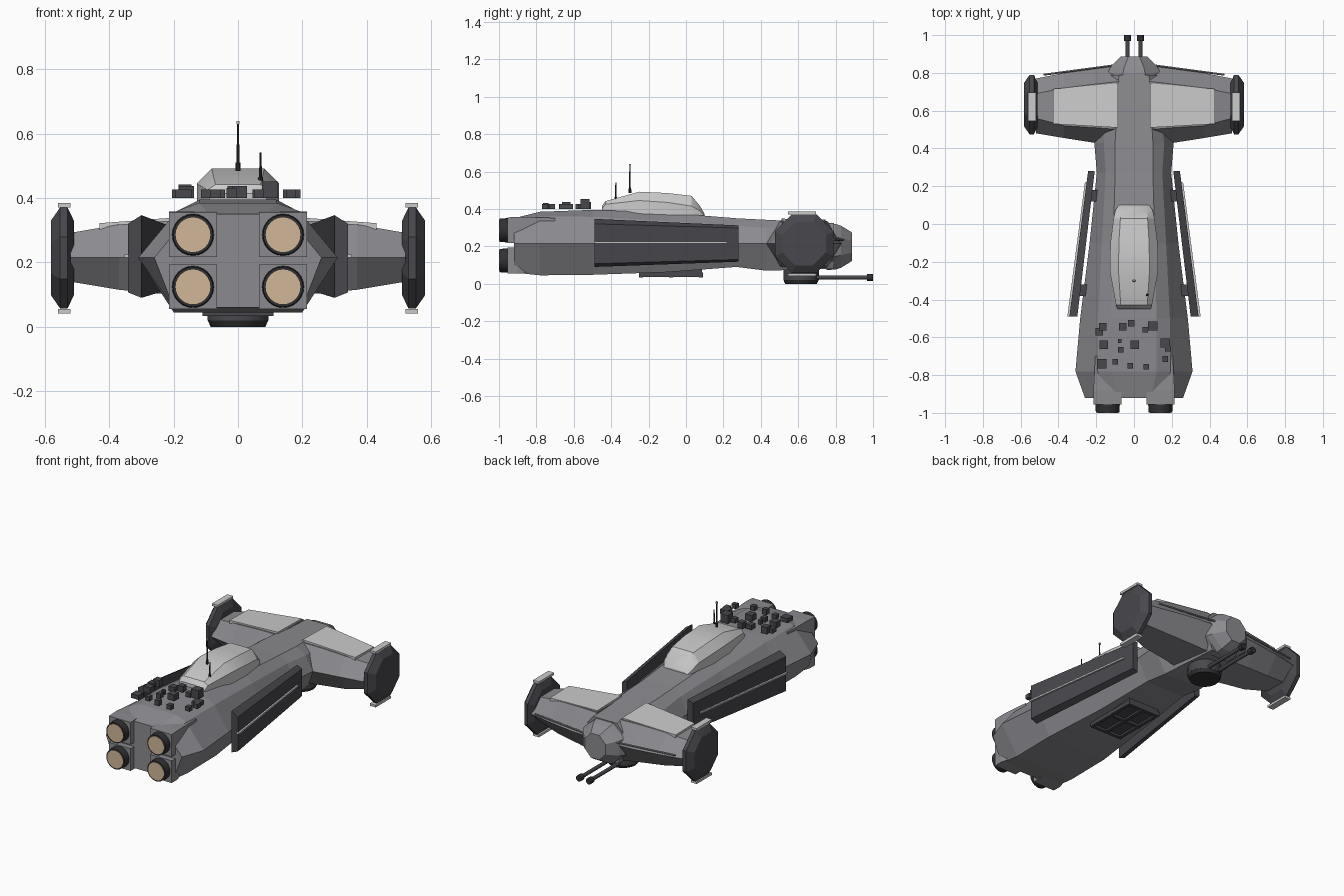
import bpy, bmesh, math
from mathutils import Matrix, Vector


def material(name, r, g, b):
    m = bpy.data.materials.new(name)
    m.diffuse_color = (r, g, b, 1)
    return m


HULL = material("hull grey", 0.26, 0.26, 0.28)
LIGHT = material("light plating", 0.60, 0.60, 0.60)
DARK = material("dark plating", 0.065, 0.065, 0.075)
BLACK = material("nozzle black", 0.03, 0.03, 0.033)
GLOW = material("engine tan", 0.64, 0.47, 0.31)


def finish(name, bm, mat, smooth=0):
    bmesh.ops.recalc_face_normals(bm, faces=bm.faces)
    me = bpy.data.meshes.new(name)
    bm.to_mesh(me)
    bm.free()
    me.materials.append(mat)
    if smooth:
        me.shade_smooth()
        me.set_sharp_from_angle(angle=math.radians(smooth))
    ob = bpy.data.objects.new(name, me)
    bpy.context.collection.objects.link(ob)
    return ob


def loft(name, rings, mat, side=1, smooth=0):
    """Skin a list of equal-length point rings and cap both ends."""
    bm = bmesh.new()
    vs = [[bm.verts.new((x * side, y, z)) for x, y, z in r] for r in rings]
    n = len(vs[0])
    for a, b in zip(vs, vs[1:]):
        for i in range(n):
            j = (i + 1) % n
            bm.faces.new((a[i], a[j], b[j], b[i]))
    bm.faces.new(vs[0])
    bm.faces.new(vs[-1])
    return finish(name, bm, mat, smooth)


def rect(y, x0, x1, z0, z1):
    return [(x0, y, z0), (x1, y, z0), (x1, y, z1), (x0, y, z1)]


def box(name, x, y, z, mat, side=1):
    return loft(name, [rect(y[0], *x, *z), rect(y[1], *x, *z)], mat, side)


def rod(name, p, q, r0, r1, mat, sides=16):
    """Cylinder or cone between two points."""
    p, q = Vector(p), Vector(q)
    d = q - p
    m = Matrix.Translation((p + q) / 2) @ d.to_track_quat('Z', 'Y').to_matrix().to_4x4()
    bm = bmesh.new()
    bmesh.ops.create_cone(bm, cap_ends=True, segments=sides, radius1=r0,
                          radius2=r1, depth=d.length, matrix=m)
    return finish(name, bm, mat, 40)


def mirrored(half):
    """Close a right-hand half section by reflecting it."""
    return half + [(-x, y, z) for x, y, z in reversed(half)]


# Main hull: y, roof half width and z, shoulder, side apex, belly
hull = [(-0.92, .09, .350, .17, .325, .26, .20, .060),
        (-0.78, .12, .385, .19, .360, .31, .20, .045),
        (-0.50, .12, .395, .19, .358, .285, .20, .048),
        (-0.10, .11, .380, .17, .335, .235, .16, .062),
        (0.27, .10, .350, .15, .310, .197, .13, .090),
        (0.43, .10, .342, .16, .300, .210, .13, .070),
        (0.79, .08, .325, .12, .280, .140, .09, .080)]
loft("hull", [mirrored([(a, y, zt), (s, y, zs), (w, y, .215), (b, y, zb)])
              for y, a, zt, s, zs, w, b, zb in hull], HULL)

# Faceted nose
nose = [(.75, .145, .125), (.80, .140, .122), (.83, .125, .112), (.888, .07, .076)]
loft("nose", [[(w * math.cos(t) * 1.08, y, .198 + h * math.sin(t) * 1.08)
               for t in [math.radians(22.5 + 45 * i) for i in range(8)]]
              for y, w, h in nose], HULL)

# Bridge canopy: y, base half width, side top z, roof half width, roof z
bridge = [(-.45, .088, .400, .070, .415), (-.43, .095, .425, .070, .442),
          (-.25, .128, .445, .082, .492), (-.10, .125, .435, .080, .485),
          (.03, .108, .415, .072, .470), (.075, .098, .390, .068, .415),
          (.10, .080, .360, .060, .372)]
loft("bridge", [mirrored([(r, y, zr), (b, y, zs), (b, y, .335)])
                for y, b, zs, r, zr in bridge], LIGHT, 1, 25)

# Antennas
for x, y, z0, z1 in ((0, -.30, .485, .64), (.07, -.375, .44, .55)):
    rod("antenna_mast", (x, y, z0), (x, y, z1 - .008), .005, .003, BLACK, 8)
    rod("antenna_base", (x, y, z0), (x, y, z0 + .025), .008, .007, BLACK, 8)
box("antenna_tip", (-.005, .005), (-.305, -.295), (.630, .640), LIGHT)

# Equipment boxes over the rear deck: x, y, size, height
boxes = [(-.165, -.545, .04, .035), (-.185, -.57, .04, .02), (-.16, -.64, .045, .03),
         (-.06, -.545, .04, .02), (-.015, -.525, .035, .03), (.10, -.54, .05, .045),
         (.06, -.56, .03, .02), (-.07, -.665, .03, .02), (.005, -.64, .045, .03),
         (-.17, -.74, .05, .02), (-.10, -.73, .03, .02), (-.02, -.75, .03, .025),
         (.065, -.755, .03, .02), (.165, -.63, .05, .02), (.18, -.66, .03, .02),
         (.165, -.715, .03, .02), (-.075, -.62, .02, .02)]
for x, y, s, h in boxes:
    box("deck_equipment", (x - s / 2, x + s / 2), (y - s / 2, y + s / 2),
        (.40, .407 + h), DARK)


def wing_ring(x, lead, front, rear, trail, top, bottom):
    return [(x, lead, .215), (x, front, top), (x, rear, top),
            (x, trail, .215), (x, rear, bottom), (x, front, bottom)]


for side in (-1, 1):
    # Wing with raised light panel and leading edge rail
    loft("wing", [wing_ring(.08, .835, .755, .50, .42, .335, .085),
                  wing_ring(.21, .825, .74, .51, .43, .330, .100),
                  wing_ring(.37, .800, .72, .52, .455, .318, .115),
                  wing_ring(.52, .770, .69, .56, .480, .292, .140)], HULL, side)
    loft("wing_panel", [rect(.51 + 0, .085, .085, .30, .348)[:1] +
                        [(.085, .745, .30), (.085, .745, .343), (.085, .51, .348)],
                        [(.43, .53, .28), (.43, .715, .28),
                         (.43, .715, .318), (.43, .53, .322)]], LIGHT, side)
    rod("leading_rail", (side * .09, .842, .235), (side * .48, .79, .235),
        .006, .006, HULL, 6)

    # Octagonal wingtip pod with light plates above and below
    loft("wingtip_pod", [[(x, .632 + r * math.cos(t), .214 + r * math.sin(t))
                          for t in [math.radians(22.5 + 45 * i) for i in range(8)]]
                         for x, r in ((.51, .125), (.53, .17), (.553, .17), (.582, .125))],
         DARK, side)
    for z in (.371, .042):
        box("wingtip_plate", (.52, .56), (.545, .695), (z, z + .014), LIGHT, side)

    # Angled side armour with a thin light rail
    loft("side_armour", [[(.30, -.49, .09), (.342, -.49, .107),
                          (.342, -.49, .32), (.30, -.49, .347)],
                         [(.208, .28, .118), (.243, .28, .13),
                          (.243, .28, .298), (.208, .28, .312)]], DARK, side)
    loft("armour_rail", [rect(-.49, .335, .353, .215, .225),
                         rect(.22, .240, .260, .215, .225)], LIGHT, side)
    for y, x in ((-.35, .25), (.15, .19)):
        box("armour_mount", (x, x + .05), (y - .03, y + .03), (.19, .24), DARK, side)

    # Engine housings, nozzles and glowing discs
    loft("upper_engine_housing", [rect(-.955, .066, .215, .217, .355),
                                  rect(-.88, .066, .215, .217, .358),
                                  rect(-.70, .09, .205, .315, .352)], HULL, side)
    loft("lower_engine_housing", [rect(-.955, .066, .215, .055, .193),
                                  rect(-.90, .066, .215, .055, .193),
                                  rect(-.78, .08, .18, .060, .120)], HULL, side)
    for z in (.286, .124):
        c = side * .14
        rod("engine_nozzle", (c, -.94, z), (c, -.998, z), .066, .062, BLACK, 24)
        rod("engine_glow", (c, -.99, z), (c, -1.0, z), .054, .054, GLOW, 24)

    # Twin gun barrels
    rod("gun_barrel", (side * .034, .60, .034), (side * .034, .98, .034),
        .011, .011, DARK, 10)
    rod("gun_muzzle", (side * .034, .968, .034), (side * .034, 1.0, .034),
        .019, .019, BLACK, 10)

# Underside gun turret
rod("turret_base", (0, .615, .02), (0, .615, .10), .095, .095, DARK, 16)
rod("turret", (0, .615, 0), (0, .615, .022), .085, .095, BLACK, 16)

# Belly bay with framing bars
box("belly_bay", (-.105, .105), (-.245, .085), (.047, .09), DARK)
for x in (-.10, 0, .10):
    box("belly_bar", (x - .01, x + .01), (-.25, .09), (.036, .06), DARK)
for y in (-.24, -.08, .08):
    box("belly_crossbar", (-.11, .11), (y - .01, y + .01), (.034, .06), DARK)
